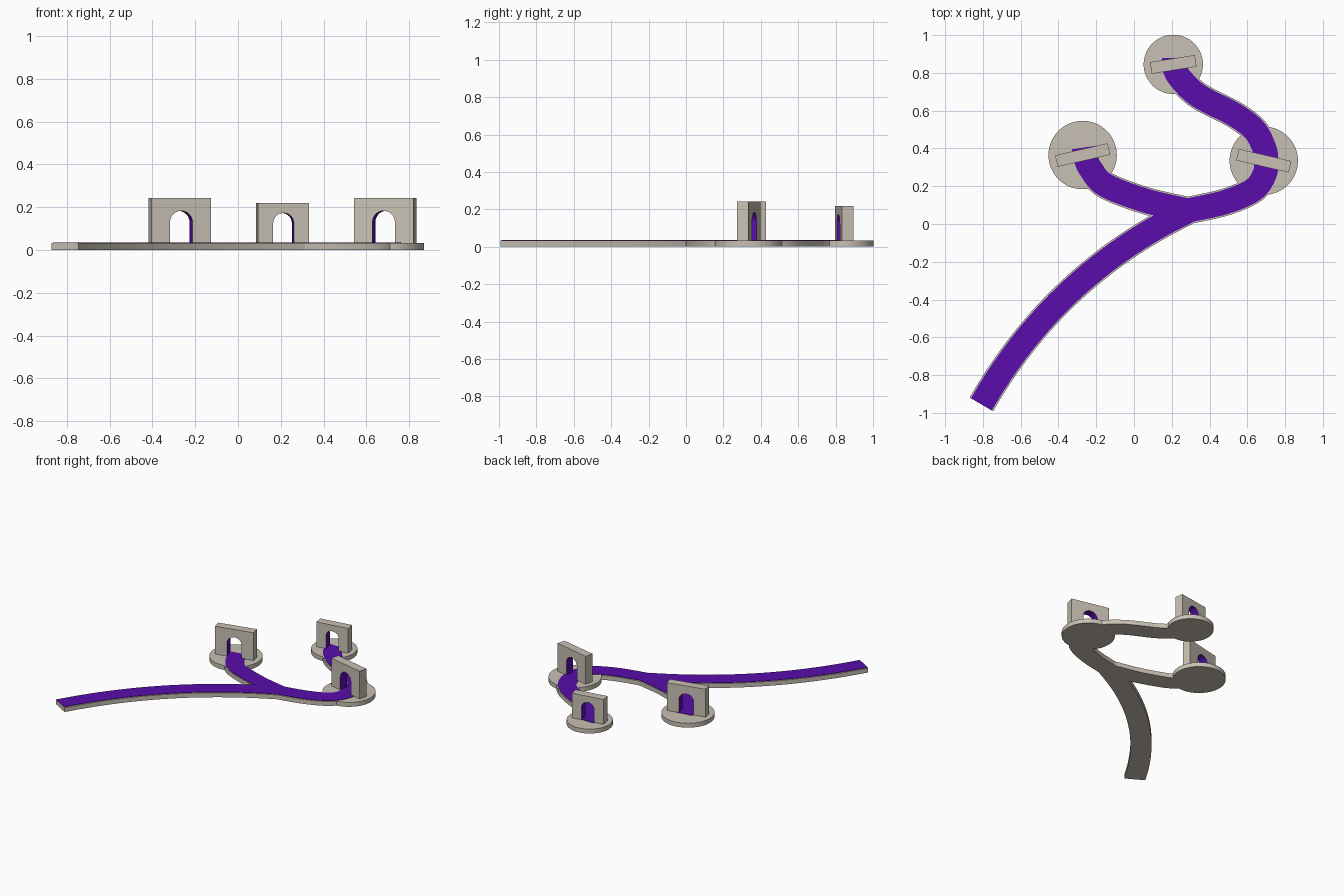
import bpy, bmesh, math
from mathutils import Vector

if "Cube" in bpy.data.objects:
    bpy.data.objects.remove(bpy.data.objects["Cube"])


def material(name, rgb):
    m = bpy.data.materials.new(name)
    m.diffuse_color = (*rgb, 1)
    m.use_nodes = True
    m.node_tree.nodes["Principled BSDF"].inputs["Base Color"].default_value = m.diffuse_color
    return m


STONE = material("warm grey stone", (0.58, 0.53, 0.455))
PURPLE = material("purple path", (0.10, 0.004, 0.41))
BASE_TOP = 0.033


def finish(bm, name, mats):
    bmesh.ops.recalc_face_normals(bm, faces=bm.faces)
    me = bpy.data.meshes.new(name)
    bm.to_mesh(me)
    bm.free()
    for m in mats:
        me.materials.append(m)
    ob = bpy.data.objects.new(name, me)
    bpy.context.collection.objects.link(ob)
    return ob


def spline(pts, steps=8):
    """Catmull-Rom curve through the points."""
    p = [Vector(q) for q in pts]
    p = [2 * p[0] - p[1]] + p + [2 * p[-1] - p[-2]]
    out = []
    for i in range(1, len(p) - 2):
        a, b, c, d = p[i - 1:i + 3]
        for s in range(steps):
            t = s / steps
            out.append(0.5 * (2 * b + (c - a) * t + (2 * a - 5 * b + 4 * c - d) * t * t
                              + (3 * b - a - 3 * c + d) * t ** 3))
    return out + [p[-2]]


def bezier(a, c, b, steps=32):
    a, b, c = Vector(a), Vector(b), Vector(c)
    return [a * (1 - t) ** 2 + c * 2 * t * (1 - t) + b * t * t
            for t in (i / steps for i in range(steps + 1))]


def ribbon(name, line, width, z0, z1, mat):
    """Flat strip with thickness following a line."""
    bm = bmesh.new()
    rings = []
    for i, q in enumerate(line):
        t = (line[min(i + 1, len(line) - 1)] - line[max(i - 1, 0)]).normalized()
        n = Vector((-t.y, t.x)) * width / 2
        rings.append([bm.verts.new((v.x, v.y, z)) for v, z in
                      ((q + n, z0), (q - n, z0), (q - n, z1), (q + n, z1))])
    for r, s in zip(rings, rings[1:]):
        for k in range(4):
            bm.faces.new((r[k], r[(k + 1) % 4], s[(k + 1) % 4], s[k]))
    bm.faces.new(rings[0])
    bm.faces.new(rings[-1])
    return finish(bm, name, [mat])


def disc(name, x, y, radius):
    bm = bmesh.new()
    bmesh.ops.create_cone(bm, cap_ends=True, segments=64, radius1=radius,
                          radius2=radius, depth=BASE_TOP)
    ob = finish(bm, name, [STONE])
    ob.location = (x, y, BASE_TOP / 2)


def gate(name, x, y, angle, width, top, hole_w, hole_top, thick=0.062):
    """Slab with an arched opening, lined in purple."""
    r, w, z0 = hole_w / 2, width / 2, BASE_TOP - 0.003
    spring = hole_top - r
    n = 20
    inner = [(r, z0)] + [(r * math.cos(math.pi * i / n), spring + r * math.sin(math.pi * i / n))
                         for i in range(n + 1)] + [(-r, z0)]
    prof = [(-w, z0), (-w, top), (w, top), (w, z0)] + inner
    bm = bmesh.new()
    front = [bm.verts.new((px, -thick / 2, pz)) for px, pz in prof]
    back = [bm.verts.new((px, thick / 2, pz)) for px, pz in prof]
    bm.faces.new(front)
    bm.faces.new(back[::-1])
    for i in range(len(prof)):
        j = (i + 1) % len(prof)
        f = bm.faces.new((front[i], front[j], back[j], back[i]))
        f.material_index = 1 if 4 <= i < len(prof) - 1 else 0
    ob = finish(bm, name, [STONE, PURPLE])
    ob.location = (x, y, 0)
    ob.rotation_euler.z = math.radians(angle)


# Path centre lines: trunk forks into two branches, the right one carries on
paths = {
    "trunk": bezier((-0.808, -0.955), (-0.415, -0.27), (0.28, 0.065)),
    "left_branch": spline([(0.29, 0.07), (0.06, 0.124), (-0.15, 0.205),
                           (-0.225, 0.285), (-0.255, 0.345), (-0.265, 0.405)]),
    "right_branch": spline([(0.27, 0.068), (0.48, 0.115), (0.63, 0.18), (0.69, 0.26),
                            (0.70, 0.335), (0.69, 0.40), (0.64, 0.495), (0.535, 0.577),
                            (0.345, 0.677), (0.25, 0.765), (0.215, 0.825), (0.213, 0.88)]),
}
for name, line in paths.items():
    ribbon(name + "_base", line, 0.144, 0, BASE_TOP, STONE)
    ribbon(name + "_surface", line, 0.128, BASE_TOP - 0.002, BASE_TOP + 0.003, PURPLE)

# Round platforms with arched gates
for name, x, y, radius, angle, width, top, hw, ht in (
        ("left", -0.272, 0.365, 0.181, 13, 0.285, 0.242, 0.108, 0.183),
        ("right", 0.687, 0.335, 0.181, -13, 0.285, 0.242, 0.108, 0.183),
        ("far", 0.208, 0.845, 0.157, 9, 0.24, 0.219, 0.098, 0.173)):
    disc(name + "_platform", x, y, radius)
    gate(name + "_gate", x, y, angle, width, top, hw, ht)
